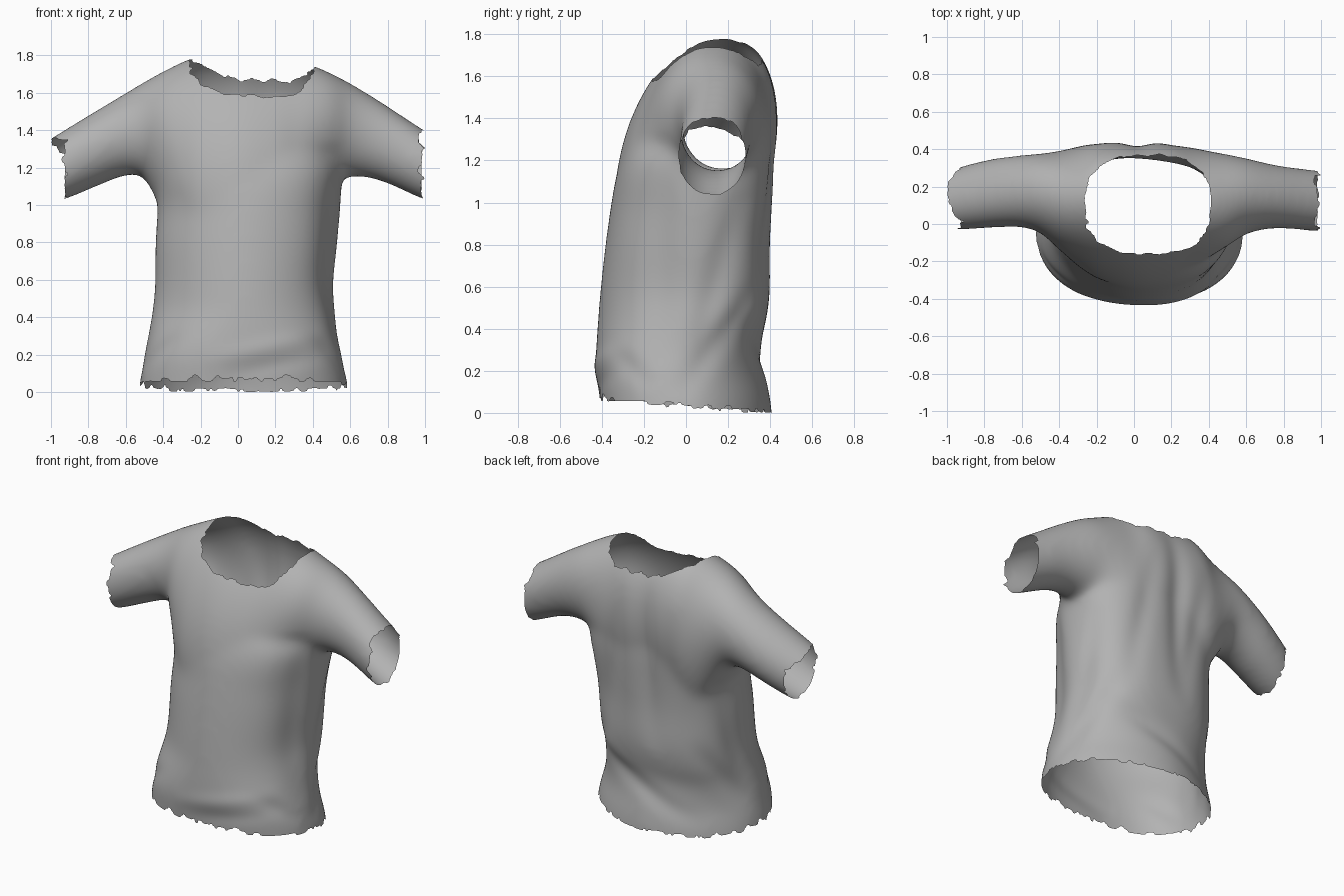
import bpy, bmesh, math
from mathutils import Vector, noise

if "Cube" in bpy.data.objects:
    bpy.data.objects.remove(bpy.data.objects["Cube"])

# Torso levels: z, left x, right x, front y, back y
TORSO = [
    (-0.12, -0.54, 0.60, -0.40, 0.41),
    (0.05, -0.525, 0.583, -0.412, 0.398),
    (0.20, -0.50, 0.552, -0.430, 0.37),
    (0.33, -0.475, 0.53, -0.428, 0.35),
    (0.45, -0.455, 0.52, -0.420, 0.374),
    (0.58, -0.443, 0.51, -0.410, 0.392),
    (0.80, -0.44, 0.53, -0.386, 0.393),
    (1.00, -0.428, 0.545, -0.358, 0.403),
    (1.12, -0.435, 0.55, -0.336, 0.410),
    (1.22, -0.44, 0.545, -0.305, 0.410),
    (1.32, -0.40, 0.49, -0.26, 0.398),
    (1.42, -0.33, 0.41, -0.20, 0.373),
]
# Shoulder and sleeve stations: x, bottom z, top z, front y, back y, lean
SLEEVES = [
    (-1.10, 0.99, 1.30, -0.035, 0.24, 0.0),
    (-0.92, 1.04, 1.412, -0.035, 0.303, 0.0),
    (-0.75, 1.11, 1.515, -0.022, 0.344, 0.0),
    (-0.60, 1.165, 1.605, -0.02, 0.362, 0.0),
    (-0.50, 1.15, 1.665, -0.05, 0.370, 0.0),
    (-0.40, 0.95, 1.72, -0.14, 0.383, 0.05),
    (-0.30, 0.70, 1.77, -0.22, 0.402, 0.10),
    (-0.20, 0.62, 1.805, -0.28, 0.418, 0.16),
    (0.00, 0.60, 1.812, -0.322, 0.409, 0.19),
    (0.20, 0.62, 1.808, -0.29, 0.414, 0.16),
    (0.30, 0.70, 1.787, -0.24, 0.399, 0.10),
    (0.40, 0.95, 1.752, -0.18, 0.383, 0.05),
    (0.50, 1.12, 1.708, -0.12, 0.365, 0.0),
    (0.60, 1.16, 1.656, -0.055, 0.345, 0.0),
    (0.75, 1.14, 1.566, -0.026, 0.310, 0.0),
    (0.97, 1.045, 1.422, -0.042, 0.282, 0.0),
    (1.10, 0.99, 1.342, -0.045, 0.272, 0.0),
]


def refine(rows, steps):
    """Smoothly interpolate extra stations between the given ones."""
    def slope(i, k):
        a, b = max(i - 1, 0), min(i + 1, len(rows) - 1)
        return (rows[b][k] - rows[a][k]) / (rows[b][0] - rows[a][0])
    out = []
    for i in range(len(rows) - 1):
        p, q = rows[i], rows[i + 1]
        h = q[0] - p[0]
        for s in range(steps):
            t = s / steps
            row = [p[0] + h * t]
            for k in range(1, len(p)):
                row.append((2*t**3 - 3*t*t + 1) * p[k] + (t**3 - 2*t*t + t) * h * slope(i, k)
                           + (3*t*t - 2*t**3) * q[k] + (t**3 - t*t) * h * slope(i + 1, k))
            out.append(row)
    out.append(list(rows[-1]))
    return out


def ramp(v, a, b):
    t = min(max((v - a) / (b - a), 0), 1)
    return t * t * (3 - 2 * t)


def unit_ring(n, power):
    """Superellipse; power(c, s) may differ per quadrant."""
    for i in range(n):
        a = 2 * math.pi * i / n
        c, s = math.cos(a), math.sin(a)
        p = power(c, s)
        yield (math.copysign(abs(c) ** (2 / p), c), math.copysign(abs(s) ** (2 / p), s))


def torso_power(z):
    """Slack front flanks at the waist; back narrow at the hem, full at the shoulders."""
    k = ramp(z, 0.12, 0.5) * (1 - 0.7 * ramp(z, 0.95, 1.25))
    def power(c, s):
        if s > 0:
            return 1.8 + 0.75 * ramp(z, 0.15, 0.5) + 0.35 * ramp(z, 0.8, 1.15)
        return 2.5 - (0.5 if c > 0 else 0.72) * k
    return power


def loft(bm, rings):
    """Closed tube through a list of rings."""
    rows = [[bm.verts.new(p) for p in r] for r in rings]
    for a, b in zip(rows, rows[1:]):
        for i in range(len(a)):
            j = (i + 1) % len(a)
            bm.faces.new((a[i], a[j], b[j], b[i]))
    bm.faces.new(rows[0][::-1])
    bm.faces.new(rows[-1])


# Rough body volumes
bm = bmesh.new()
loft(bm, [[((x0 + x1) / 2 + (x1 - x0) / 2 * c, (y0 + y1) / 2 + (y1 - y0) / 2 * s, z)
           for c, s in unit_ring(72, torso_power(z))]
          for z, x0, x1, y0, y1 in refine(TORSO, 4)])
loft(bm, [[(x, (y0 + y1) / 2 + (y1 - y0) / 2 * c + lean * (z1 - z0) / 2 * s,
            (z0 + z1) / 2 + (z1 - z0) / 2 * s)
           for c, s in unit_ring(64, lambda c, s: 2.0)]
          for x, z0, z1, y0, y1, lean in refine(SLEEVES, 4)])
bmesh.ops.recalc_face_normals(bm, faces=bm.faces)
rough = bpy.data.meshes.new("shirt_volume")
bm.to_mesh(rough)
bm.free()
shirt = bpy.data.objects.new("shirt", rough)
bpy.context.collection.objects.link(shirt)

# Blend the volumes into one cloth surface
rem = shirt.modifiers.new("blend", 'REMESH')
rem.mode = 'VOXEL'
rem.voxel_size = 0.018
smo = shirt.modifiers.new("soften", 'SMOOTH')
smo.factor = 0.5
smo.iterations = 44
dg = bpy.context.evaluated_depsgraph_get()
cloth = bpy.data.meshes.new_from_object(shirt.evaluated_get(dg))
shirt.modifiers.clear()
shirt.data = cloth
cloth.name = "shirt"

bm = bmesh.new()
bm.from_mesh(cloth)
bm.normal_update()


def crease(u, v, p, q, width):
    """Soft fold along the segment p-q that fades towards both ends."""
    a, b, c = Vector(p), Vector(q), Vector((u, v))
    d = b - a
    t = (c - a).dot(d) / d.length_squared
    if not 0 < t < 1:
        return 0.0
    return math.sin(math.pi * t) * math.exp(-((c - a - d * t).length / width) ** 2)


# Folds: (start, end, width, depth) in the x-z plane for back and front, y-z for sides
BACK = [((0.03, 1.75), (-0.02, 0.55), 0.07, -0.022), ((0.18, 1.6), (0.34, 0.5), 0.07, -0.014),
        ((-0.22, 1.55), (-0.05, 0.5), 0.07, -0.012), ((0.55, 0.50), (-0.35, 0.08), 0.06, -0.014)]
FRONT = [((-0.2, 0.17), (0.5, 0.32), 0.05, 0.008), ((-0.1, 0.09), (0.5, 0.21), 0.05, -0.008)]
SIDE = [((0.28, 1.15), (0.02, 0.2), 0.07, -0.016), ((0.38, 0.65), (-0.05, 0.08), 0.06, -0.016),
        ((-0.40, 0.34), (-0.15, 0.12), 0.05, -0.01)]
HOLLOW = ((-0.12, 1.35), (-0.14, 0.2), 0.11, -0.03)
moves = []
for v in bm.verts:
    n, c = v.normal, v.co
    d = 0.003
    for folds, w, u in ((BACK, ramp(n.y, 0.2, 0.8), c.x), (FRONT, ramp(-n.y, 0.2, 0.8), c.x),
                        (SIDE, ramp(abs(n.x), 0.3, 0.8) * ramp(1.15 - c.z, 0, 0.15), c.y),
                        ([HOLLOW], ramp(n.x, 0.2, 0.7) * ramp(0.62 - c.x, 0, 0.1), c.y)):
        if w > 0:
            d += w * sum(k * crease(u, c.z, p, q, r) for p, q, r, k in folds)
    moves.append(n * d)
for v, m in zip(bm.verts, moves):
    v.co += m


def is_open(c):
    """True where the cloth is torn away: hem, sleeve ends and neck."""
    j = noise.noise(c * 17) * 0.025 + noise.noise(c * 41) * 0.012
    hem = c.z < 0.045 - 0.07 * c.y + j
    left = c.x < -(0.925 + 0.075 * ramp(c.z, 1.26, 1.36) * ramp(c.y, 0.0, 0.12)) + j
    right = c.x > 0.98 + j
    r = abs((c.x - 0.075) / 0.338) ** 2.6 + abs((c.y - 0.10) / 0.264) ** 2.6
    return hem or left or right or (c.z > 1.45 and r < 1 + 4 * j)


bmesh.ops.delete(bm, geom=[f for f in bm.faces if is_open(f.calc_center_median())], context='FACES')

# Keep only the main sheet
seen, best = set(), set()
for f in bm.faces:
    if f in seen:
        continue
    island, stack = {f}, [f]
    while stack:
        for e in stack.pop().edges:
            for g in e.link_faces:
                if g not in island:
                    island.add(g)
                    stack.append(g)
    seen |= island
    if len(island) > len(best):
        best = island
bmesh.ops.delete(bm, geom=[f for f in bm.faces if f not in best], context='FACES')

# Relax the torn edges a little
target = {}
for v in bm.verts:
    nb = [e.other_vert(v).co for e in v.link_edges if e.is_boundary]
    if len(nb) == 2:
        target[v] = v.co * 0.6 + (nb[0] + nb[1]) * 0.2
for v, p in target.items():
    v.co = p

# Stand on the floor, centred
low = [min(v.co[i] for v in bm.verts) for i in range(3)]
high = [max(v.co[i] for v in bm.verts) for i in range(3)]
shift = Vector((-(low[0] + high[0]) / 2, -(low[1] + high[1]) / 2, -low[2]))
for v in bm.verts:
    v.co += shift
for f in bm.faces:
    f.smooth = True
    f.material_index = 0
bm.to_mesh(cloth)
bm.free()

# Cloth colour
grey = bpy.data.materials.new("grey_cloth")
grey.diffuse_color = (0.45, 0.45, 0.45, 1)
grey.use_nodes = True
grey.node_tree.nodes["Principled BSDF"].inputs["Base Color"].default_value = grey.diffuse_color
cloth.materials.clear()
cloth.materials.append(grey)
